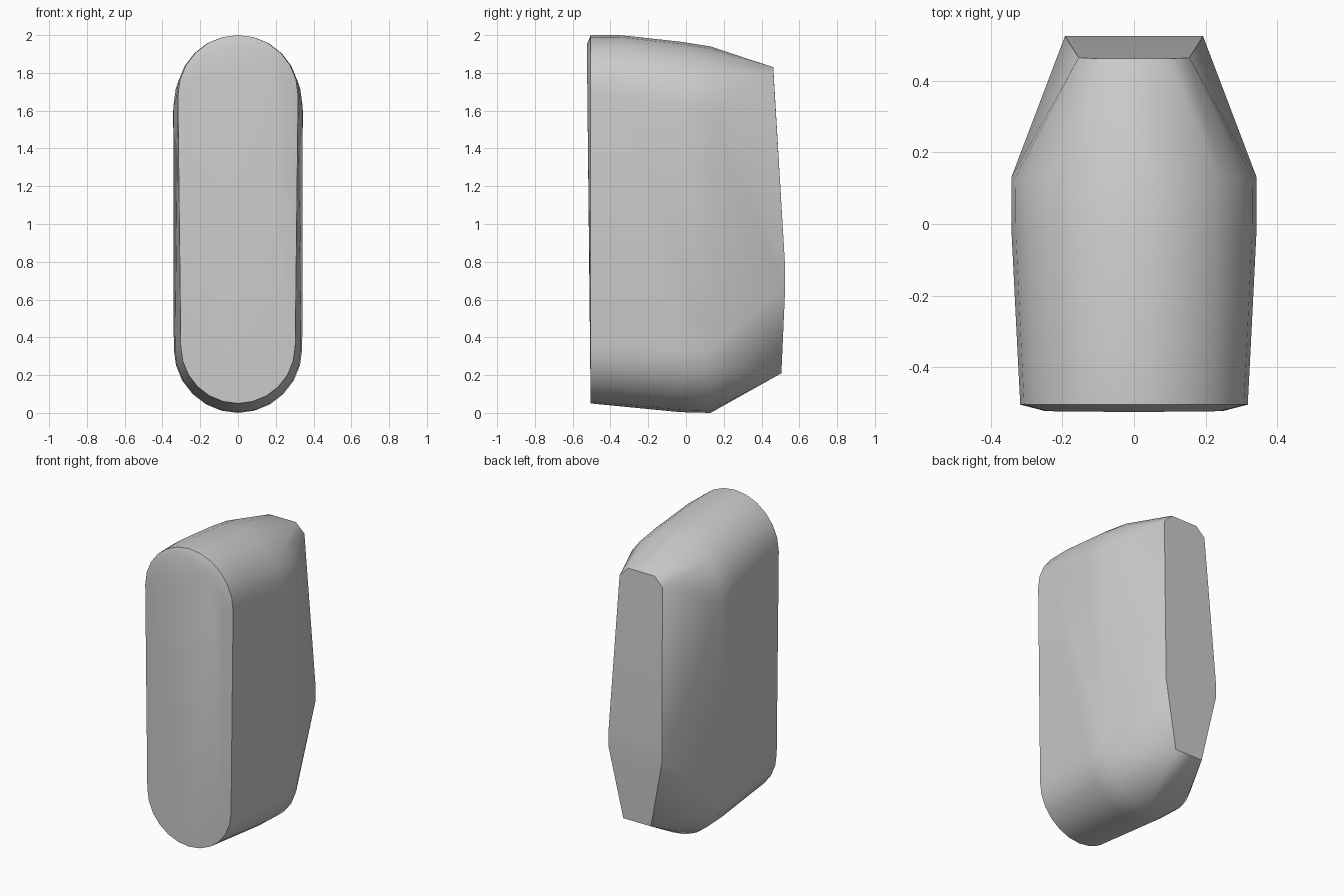
import bpy, bmesh, math

cube = bpy.data.objects.get("Cube")
if cube:
    bpy.data.objects.remove(cube, do_unlink=True)

grey = bpy.data.materials.new("light grey")
grey.use_nodes = True
colour = (0.6, 0.6, 0.6, 1)
grey.diffuse_color = colour
grey.node_tree.nodes["Principled BSDF"].inputs["Base Color"].default_value = colour


def capsule(y, top_r, low_r, low, high, steps=12):
    """Upright rounded outline at depth y, with its own top and bottom radius."""
    pts = []
    for r, centre, start in ((top_r, high - top_r, 0), (low_r, low + low_r, math.pi)):
        for i in range(steps + 1):
            a = start + math.pi * i / steps
            pts.append((r * math.cos(a), y, centre + r * math.sin(a)))
    return pts


# Cross-sections along the body: depth, top radius, bottom radius, low, high
sections = [
    (-0.505, 0.318, 0.303, 0.05, 2.0),
    (-0.35, 0.326, 0.312, 0.035, 2.0),
    (-0.03, 0.342, 0.333, 0.004, 1.965),
    (0.13, 0.343, 0.34, 0.0, 1.94),
]
points = [p for s in sections for p in capsule(*s)]

# Slightly raised front panel, leaning out toward the top
points += [(x, -0.505 - 0.02 * (z - 0.1) / 1.85, z)
           for x, _, z in capsule(0, 0.25, 0.24, 0.1, 1.95)]

# Narrow flat back with clipped top corners
for side in (-1, 1):
    points += [(side * x, y, z) for x, y, z in (
        (0.095, 0.462, 1.83), (0.155, 0.465, 1.77), (0.193, 0.525, 0.77),
        (0.193, 0.525, 0.66), (0.1, 0.505, 0.21))]

# Wrap the outlines into one convex shell
bm = bmesh.new()
for p in points:
    bm.verts.new(p)
bmesh.ops.remove_doubles(bm, verts=bm.verts[:], dist=0.0005)
hull = bmesh.ops.convex_hull(bm, input=bm.verts[:])
inside = {g for g in hull["geom_interior"] + hull["geom_unused"]
          if isinstance(g, bmesh.types.BMVert)}
bmesh.ops.delete(bm, geom=list(inside), context='VERTS')
bmesh.ops.dissolve_limit(bm, angle_limit=math.radians(0.5),
                         verts=bm.verts[:], edges=bm.edges[:])
bmesh.ops.recalc_face_normals(bm, faces=bm.faces[:])
mesh = bpy.data.meshes.new("body_shell")
bm.to_mesh(mesh)
bm.free()
mesh.materials.append(grey)

body = bpy.data.objects.new("body_shell", mesh)
bpy.context.collection.objects.link(body)
bpy.ops.object.select_all(action='DESELECT')
body.select_set(True)
bpy.context.view_layer.objects.active = body
bpy.ops.object.shade_smooth_by_angle(angle=math.radians(45))
